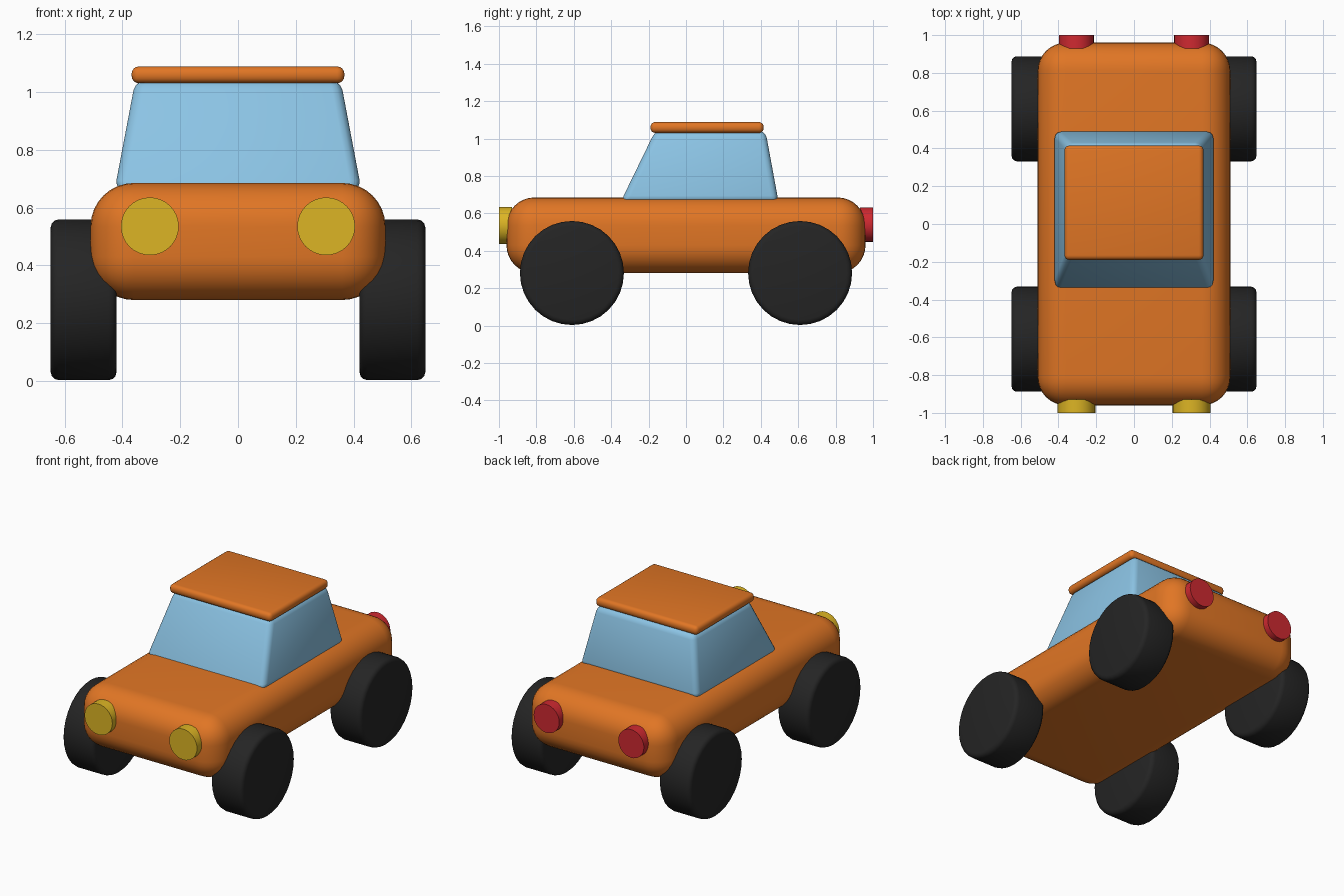
import bpy
import bmesh
import math
from mathutils import Matrix

default = bpy.data.objects.get("Cube")
if default:
    bpy.data.objects.remove(default, do_unlink=True)


def material(name, rgb):
    mat = bpy.data.materials.new(name)
    mat.use_nodes = True
    color = (*rgb, 1)
    mat.diffuse_color = color
    mat.node_tree.nodes["Principled BSDF"].inputs["Base Color"].default_value = color
    return mat


orange = material("orange paint", (0.75, 0.18, 0.018))
glass_blue = material("window blue", (0.26, 0.55, 0.78))
rubber = material("tyre black", (0.018, 0.018, 0.018))
yellow = material("headlight yellow", (0.72, 0.46, 0.018))
red = material("tail light red", (0.62, 0.022, 0.03))


def finish(name, bm, mat, bevel=0, segments=4):
    """Turn a bmesh into a bevelled, smooth-shaded object."""
    bmesh.ops.recalc_face_normals(bm, faces=bm.faces)
    mesh = bpy.data.meshes.new(name)
    bm.to_mesh(mesh)
    bm.free()
    mesh.materials.append(mat)
    obj = bpy.data.objects.new(name, mesh)
    bpy.context.collection.objects.link(obj)
    bpy.ops.object.select_all(action="DESELECT")
    obj.select_set(True)
    bpy.context.view_layer.objects.active = obj
    if bevel:
        mod = obj.modifiers.new("rounding", "BEVEL")
        mod.width = bevel
        mod.segments = segments
        mod.limit_method = "ANGLE"
        mod.angle_limit = math.radians(40)
        bpy.ops.object.modifier_apply(modifier=mod.name)
    bpy.ops.object.shade_smooth_by_angle(angle=math.radians(35))
    return obj


def tapered_box(name, low, high, mat, bevel, segments):
    """low and high are (half width, front y, back y, z) of the two ends."""
    bm = bmesh.new()
    rings = []
    for x, front, back, z in (low, high):
        corners = ((-x, front), (x, front), (x, back), (-x, back))
        rings.append([bm.verts.new((cx, cy, z)) for cx, cy in corners])
    for ring in rings:
        bm.faces.new(ring)
    for i in range(4):
        j = (i + 1) % 4
        bm.faces.new((rings[0][i], rings[0][j], rings[1][j], rings[1][i]))
    return finish(name, bm, mat, bevel, segments)


def disc(name, center, radius, depth, axis, mat, sides, bevel=0):
    """Cylinder lying along the x or y axis."""
    turn = Matrix.Rotation(math.pi / 2, 4, "Y" if axis == "X" else "X")
    bm = bmesh.new()
    bmesh.ops.create_cone(bm, cap_ends=True, segments=sides, radius1=radius,
                          radius2=radius, depth=depth,
                          matrix=Matrix.Translation(center) @ turn)
    return finish(name, bm, mat, bevel, 3)


# Body, cabin and roof
tapered_box("body", (0.51, -0.96, 0.96, 0.28), (0.51, -0.96, 0.96, 0.685), orange, 0.15, 8)
tapered_box("cabin", (0.427, -0.35, 0.495, 0.66), (0.355, -0.165, 0.425, 1.04), glass_blue, 0.035, 3)
tapered_box("roof", (0.368, -0.19, 0.415, 1.03), (0.368, -0.19, 0.415, 1.088), orange, 0.025, 4)

# Wheels and lights, mirrored left and right
for side, s in (("left", 1), ("right", -1)):
    for end, y in (("front", -0.61), ("back", 0.61)):
        disc(f"{end}_{side}_wheel", (s * 0.534, y, 0.281), 0.278, 0.228, "X", rubber, 32, 0.028)
    disc(f"{side}_headlight", (s * 0.305, -0.965, 0.535), 0.1, 0.07, "Y", yellow, 32)
    disc(f"{side}_tail_light", (s * 0.305, 0.965, 0.54), 0.092, 0.07, "Y", red, 32)
